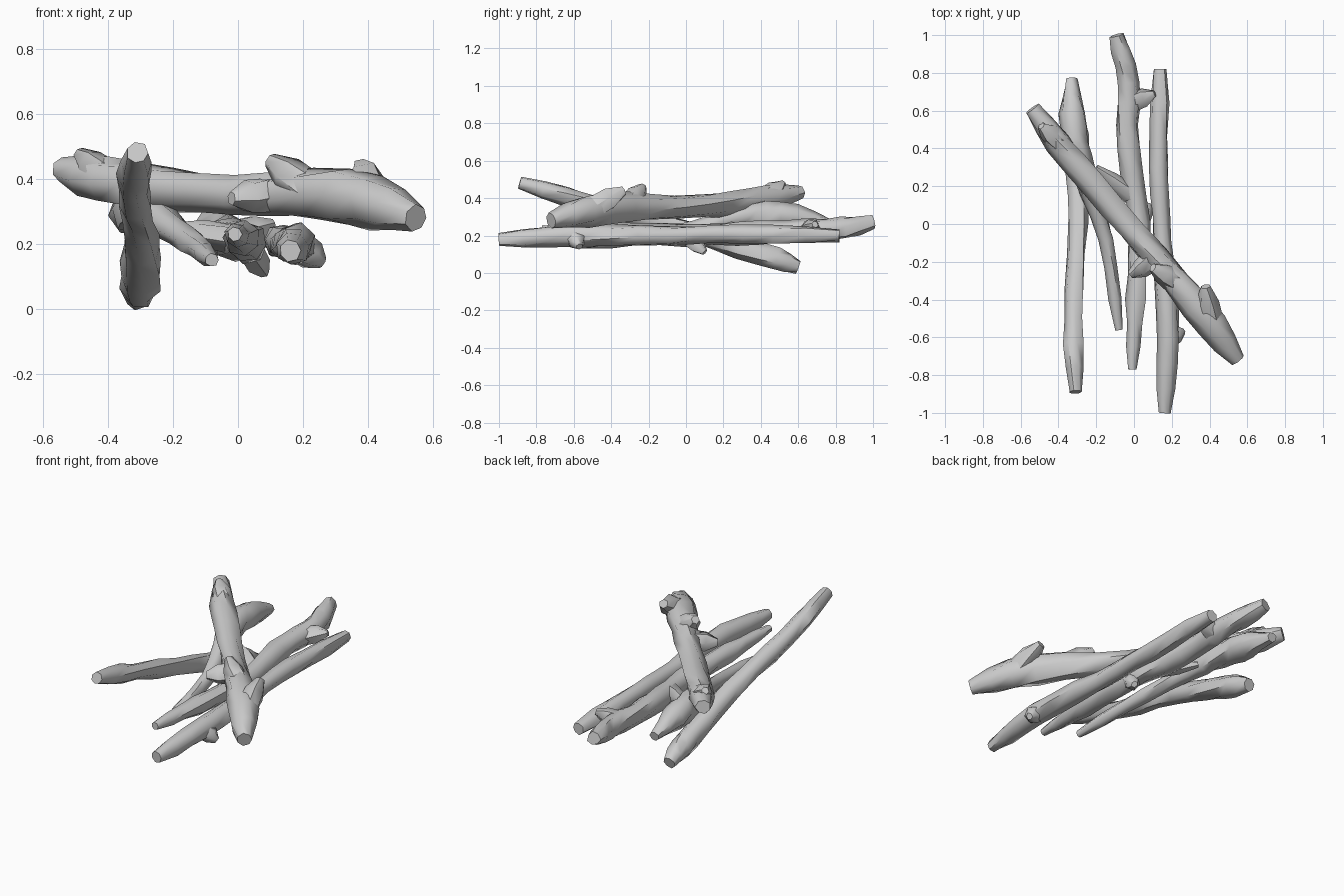
import bpy, bmesh, math, random
from mathutils import Vector

cube = bpy.data.objects.get("Cube")
if cube:
    bpy.data.objects.remove(cube, do_unlink=True)
random.seed(4)

wood = bpy.data.materials.new("pale grey wood")
wood.use_nodes = True
GREY = (0.6, 0.6, 0.6, 1)
wood.diffuse_color = GREY
wood.node_tree.nodes["Principled BSDF"].inputs["Base Color"].default_value = GREY

STEPS = 3       # rings per span between two control points
ROUGH = 0.1     # unevenness of the bark
BLUNT = 0.7     # narrowing of the broken ends


def smooth_path(controls):
    """Pass a smooth curve through (x, y, z, radius) control points."""
    inner = [Vector(c) for c in controls]
    first, last = inner[0] * 2 - inner[1], inner[-1] * 2 - inner[-2]
    pts = [first, *inner, last]
    path = []
    for before, start, end, after in zip(pts, pts[1:], pts[2:], pts[3:]):
        for step in range(STEPS):
            t = step / STEPS
            leave, arrive = (end - before) / 2, (after - start) / 2
            bend = (end - start) * 3 - leave * 2 - arrive
            twist = (start - end) * 2 + leave + arrive
            path.append(start + leave * t + bend * t ** 2 + twist * t ** 3)
    path.append(inner[-1])
    return path


def add_tube(bm, path, sides):
    """Skin a path with slightly irregular rings and close both ends."""
    centres = [Vector(p[:3]) for p in path]
    rings = []
    for i, centre in enumerate(centres):
        ahead, behind = centres[min(i + 1, len(path) - 1)], centres[max(i - 1, 0)]
        along = (ahead - behind).normalized()
        side = along.cross(Vector((0, 0, 1))).normalized()
        up = side.cross(along)
        ring = []
        for k in range(sides):
            angle = math.tau * (k + i / 6) / sides
            radius = path[i][3] * random.uniform(1 - ROUGH, 1 + ROUGH)
            offset = math.cos(angle) * side + math.sin(angle) * up
            ring.append(bm.verts.new(centre + radius * offset))
        rings.append(ring)
    for ring, following in zip(rings, rings[1:]):
        for k in range(sides):
            n = (k + 1) % sides
            bm.faces.new((ring[k], ring[n], following[n], following[k]))
    bm.faces.new(reversed(rings[0]))
    bm.faces.new(rings[-1])


def add_twig(bm, root, tip):
    """Broken twig that narrows from the heart of the stick to its tip."""
    radius = root[3]
    start, end = Vector(root[:3]), Vector(tip)
    profile = ((0, 0.85), (0.6, 0.75), (1, 0.3))
    path = [(*start.lerp(end, t), radius * scale) for t, scale in profile]
    add_tube(bm, path, sides=6)


def stick(name, controls, twigs=()):
    """Lumpy stick; each twig has its place along the controls and its tip."""
    path = smooth_path(controls)
    for point in path:
        point[3] *= random.uniform(1 - ROUGH / 2, 1 + ROUGH)
    for end in (path[0], path[-1]):
        end[3] *= BLUNT
    bm = bmesh.new()
    add_tube(bm, path, sides=7)
    for place, tip in twigs:
        add_twig(bm, path[round(place * STEPS)], tip)
    bmesh.ops.recalc_face_normals(bm, faces=bm.faces)
    mesh = bpy.data.meshes.new(name)
    bm.to_mesh(mesh)
    bm.free()
    mesh.materials.append(wood)
    obj = bpy.data.objects.new(name, mesh)
    bpy.context.collection.objects.link(obj)
    bpy.ops.object.select_all(action="DESELECT")
    obj.select_set(True)
    bpy.context.view_layer.objects.active = obj
    bpy.ops.object.shade_smooth_by_angle(angle=math.radians(55))


# Thick stick lying diagonally on top
stick("top_diagonal_stick",
      [(.55, -.72, .28, .06), (.33, -.43, .35, .09), (0, -.05, .35, .06),
       (-.32, .33, .38, .07), (-.54, .61, .43, .06)],
      [(.7, (.38, -.33, .44)), (1.3, (.1, -.23, .46)),
       (1.6, (-.02, -.27, .34)), (3.2, (-.49, .52, .48))])

# Sloping stick, high at the front and low at the back
stick("sloping_stick",
      [(-.31, -.89, .48, .05), (-.32, -.5, .37, .05), (-.3, 0, .23, .05),
       (-.3, .4, .1, .06), (-.31, .6, .03, .05)])

# Stick that tapers to a thin front end
stick("tapered_stick",
      [(-.08, -.56, .15, .03), (-.15, -.08, .21, .04), (-.27, .27, .3, .06),
       (-.32, .5, .31, .07), (-.33, .77, .26, .04)])

# Middle stick with forked sides
stick("middle_stick",
      [(-.01, -.77, .23, .03), (.01, -.4, .22, .05), (.03, 0, .2, .06),
       (-.03, .4, .22, .06), (-.03, .75, .23, .06), (-.09, 1, .27, .05)],
      [(2.3, (-.2, .3, .25)), (3.7, (.11, .69, .26)), (2, (.08, .1, .11))])

# Long straight stick on the left side
stick("outer_stick",
      [(.16, -1, .18, .05), (.18, -.6, .2, .06), (.15, -.1, .2, .05),
       (.13, .3, .21, .05), (.14, .82, .2, .05)],
      [(.9, (.26, -.57, .14))])
